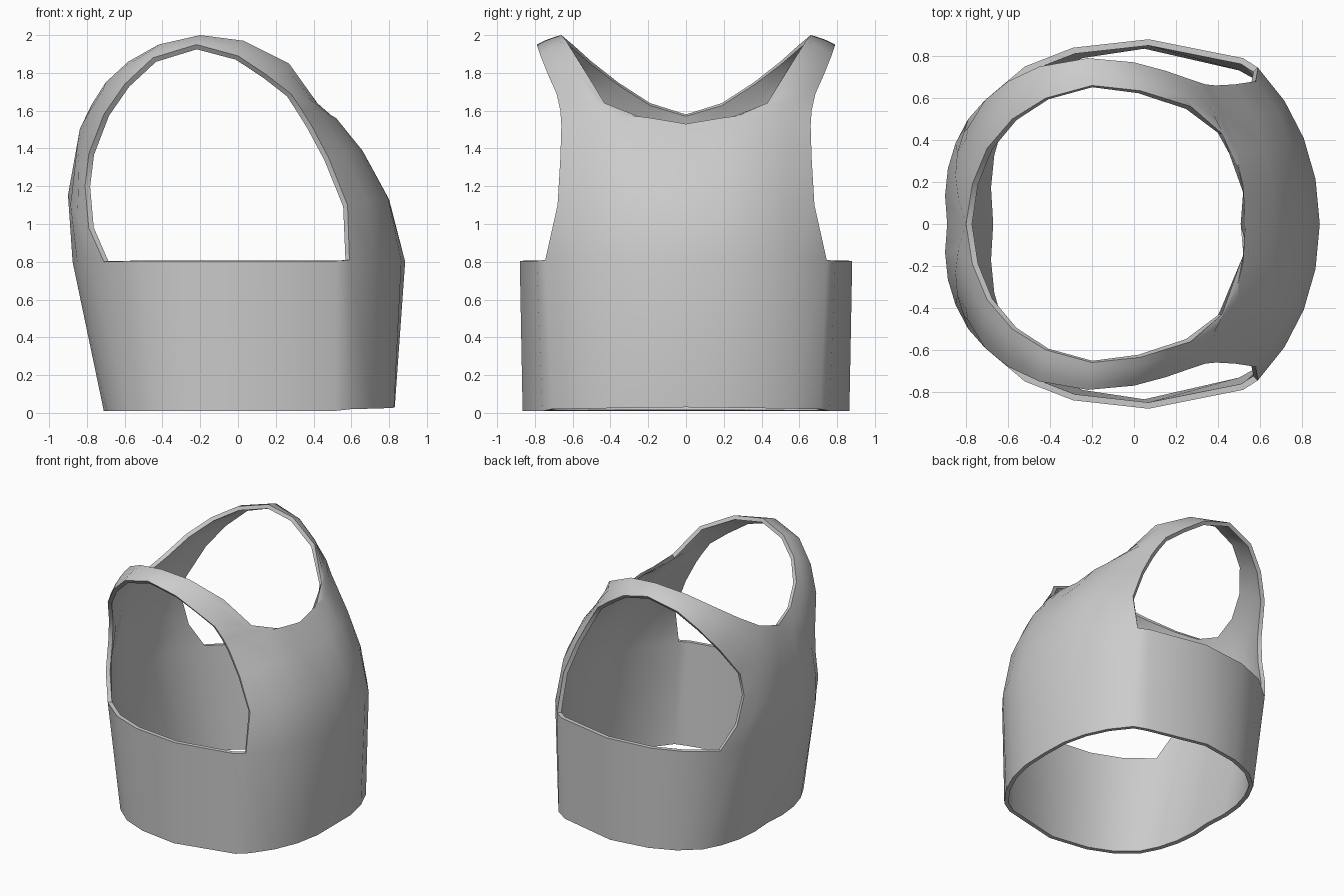
import bpy, bmesh, math
from mathutils import Vector

if "Cube" in bpy.data.objects:
    bpy.data.objects.remove(bpy.data.objects["Cube"])

# Half of the vest (y > 0): stations run front hem -> neckline -> strap -> back hem
# (inner edge xyz, outer/armhole edge xyz, outward bulge)
STATIONS = [
    (.83, 0, .03,    .60, .71, .02,   .08),
    (.885, 0, .80,   .59, .745, .81,  .08),
    (.80, 0, 1.13,   .58, .68, 1.10,  .075),
    (.67, 0, 1.36,   .48, .665, 1.35, .07),
    (.53, 0, 1.53,   .39, .66, 1.52,  .06),
    (.52, .15, 1.53, .34, .665, 1.60, .05),
    (.42, .43, 1.64, .28, .685, 1.69, .02),
    (.27, .56, 1.85, .15, .73, 1.79,  .01),
    (.03, .635, 1.97, .0, .77, 1.89,  .01),
    (-.2, .66, 2.0,  -.22, .79, 1.95, .005),
    (-.42, .60, 1.95, -.45, .75, 1.88, .01),
    (-.58, .50, 1.86, -.60, .68, 1.74, .015),
    (-.70, .36, 1.75, -.71, .59, 1.58, .02),
    (-.77, .19, 1.64, -.79, .46, 1.37, .03),
    (-.80, 0, 1.58,  -.81, .44, 1.20, .055),
    (-.89, 0, 1.20,  -.79, .50, .98,  .05),
    (-.87, 0, .80,   -.71, .59, .80,  .065),
    (-.70, 0, .01,   -.58, .62, .01,  .06),
]
# Side band under the armhole: (x, y) at the top edge and at the hem
BAND_TOP = [(.52, .79), (.07, .88), (-.29, .84), (-.52, .75)]
BAND_HEM = [(.51, .76), (.05, .865), (-.25, .82), (-.44, .74)]
COLS = 5

bm = bmesh.new()

# Front panel, strap and back panel
rows = []
for s in STATIONS:
    a, b, bulge = Vector(s[:3]), Vector(s[3:6]), s[6]
    mid = (a + b) / 2
    out = (mid - Vector((0, 0, min(mid.z, .9)))).normalized()
    row = []
    for c in range(COLS):
        t = c / (COLS - 1)
        row.append(bm.verts.new(a.lerp(b, t) + out * bulge * 4 * t * (1 - t)))
    rows.append(row)
for r, q in zip(rows, rows[1:]):
    for c in range(COLS - 1):
        bm.faces.new((r[c], r[c + 1], q[c + 1], q[c]))

# Side band joining front and back panels
top = [rows[1][-1]] + [bm.verts.new((x, y, .805)) for x, y in BAND_TOP] + [rows[-2][-1]]
hem = [rows[0][-1]] + [bm.verts.new((x, y, .01)) for x, y in BAND_HEM] + [rows[-1][-1]]
for i in range(len(top) - 1):
    bm.faces.new((hem[i], hem[i + 1], top[i + 1], top[i]))

mesh = bpy.data.meshes.new("vest")
bm.to_mesh(mesh)
bm.free()
vest = bpy.data.objects.new("vest", mesh)
bpy.context.collection.objects.link(vest)

# Mirror to the other side, then give the cloth its thickness
mirror = vest.modifiers.new("mirror", 'MIRROR')
mirror.use_axis = (False, True, False)
mirror.merge_threshold = .002
solid = vest.modifiers.new("thickness", 'SOLIDIFY')
solid.thickness = .03
solid.offset = -1

bpy.context.view_layer.objects.active = vest
vest.select_set(True)
for m in ("mirror", "thickness"):
    bpy.ops.object.modifier_apply(modifier=m)
bpy.ops.object.shade_smooth_by_angle(angle=math.radians(50))
